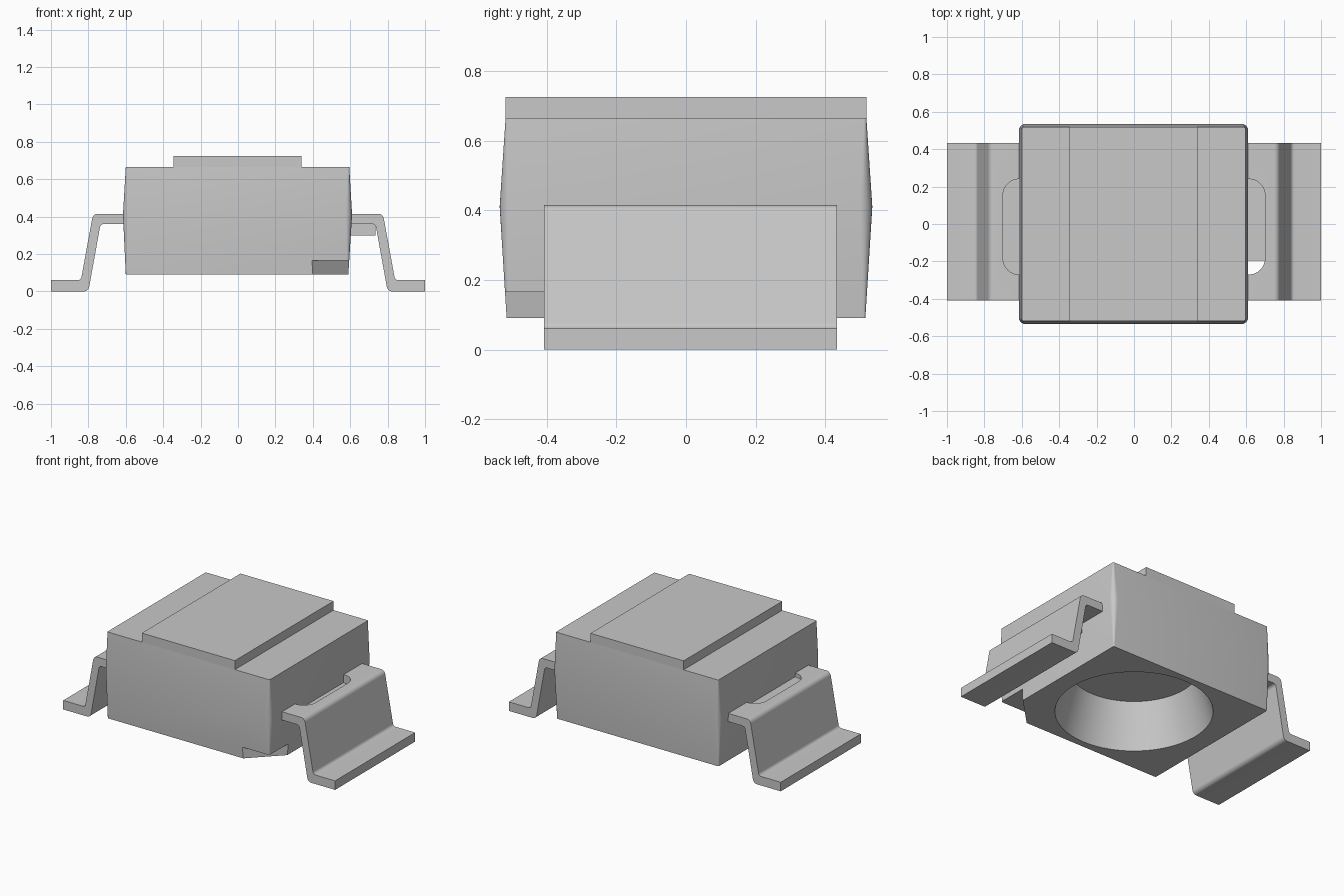
import bpy, bmesh, math
from mathutils import Vector

cube = bpy.data.objects.get("Cube")
if cube:
    bpy.data.objects.remove(cube, do_unlink=True)

grey = bpy.data.materials.new("light grey")
grey.use_nodes = True
COLOUR = (0.58, 0.58, 0.58, 1)
grey.diffuse_color = COLOUR
grey.node_tree.nodes["Principled BSDF"].inputs["Base Color"].default_value = COLOUR


def fillet(points, radii, steps=5):
    """Round the corners of a closed 2D outline."""
    out = []
    n = len(points)
    for i, r in enumerate(radii):
        p = Vector(points[i])
        if r == 0:
            out.append(p)
            continue
        a = (Vector(points[i - 1]) - p).normalized()
        b = (Vector(points[(i + 1) % n]) - p).normalized()
        half = a.angle(b) / 2
        centre = p + (a + b).normalized() * (r / math.sin(half))
        start = p + a * (r / math.tan(half)) - centre
        end = p + b * (r / math.tan(half)) - centre
        for k in range(steps + 1):
            out.append(centre + start.lerp(end, k / steps).normalized() * r)
    return out


def loft(name, rings):
    """Skin equal-length rings of 3D points and cap both ends."""
    bm = bmesh.new()
    rows = [[bm.verts.new(p) for p in ring] for ring in rings]
    n = len(rows[0])
    for lower, upper in zip(rows, rows[1:]):
        for i in range(n):
            j = (i + 1) % n
            bm.faces.new((lower[i], lower[j], upper[j], upper[i]))
    bm.faces.new(rows[0][::-1])
    bm.faces.new(rows[-1])
    bmesh.ops.recalc_face_normals(bm, faces=bm.faces)
    mesh = bpy.data.meshes.new(name)
    bm.to_mesh(mesh)
    bm.free()
    mesh.materials.append(grey)
    obj = bpy.data.objects.new(name, mesh)
    bpy.context.collection.objects.link(obj)
    return obj


def prism(name, outline, z0, z1):
    return loft(name, [[(p[0], p[1], z) for p in outline] for z in (z0, z1)])


def rect(x0, x1, y0, y1):
    return [(x0, y0), (x1, y0), (x1, y1), (x0, y1)]


def select(obj):
    bpy.ops.object.select_all(action='DESELECT')
    obj.select_set(True)
    bpy.context.view_layer.objects.active = obj


def cut(obj, cutter):
    """Subtract the cutter, then discard it."""
    cutter.hide_render = True
    mod = obj.modifiers.new("cut", 'BOOLEAN')
    mod.operation = 'DIFFERENCE'
    mod.solver = 'EXACT'
    mod.object = cutter
    select(obj)
    bpy.ops.object.modifier_apply(modifier=mod.name)
    bpy.data.objects.remove(cutter, do_unlink=True)


def smooth(obj):
    select(obj)
    bpy.ops.object.shade_smooth_by_angle(angle=math.radians(25))


# Body: bulges at mid height, corners roundest at the bulge
sections = [(0.09, -0.60, 0.59, 0.515, 0.006),
            (0.41, -0.615, 0.61, 0.535, 0.035),
            (0.665, -0.60, 0.595, 0.518, 0.006)]
body = loft("body", [[(p.x, p.y, z) for p in fillet(rect(x0, x1, -y, y), [r] * 4)]
                     for z, x0, x1, y, r in sections])

# Conical recess underneath
recess = []
for z, r in ((0.08, 0.473), (0.38, 0.385)):
    recess.append([(r * math.cos(a), r * math.sin(a), z)
                   for a in (2 * math.pi * i / 64 for i in range(64))])
cut(body, loft("recess_cutter", recess))

# Diagonal notch on one lower corner
cut(body, prism("notch_cutter", [(0.30, -0.615), (0.70, -0.615), (0.70, -0.215)],
                0.0, 0.165))
smooth(body)

# Raised band across the top
prism("top_band", rect(-0.345, 0.34, -0.518, 0.518), 0.66, 0.725)

# Bent leads, one on each side, with a rounded slot by the body
profile = [(0.58, 0.36), (0.735, 0.36), (0.80, 0.0), (1.0, 0.0),
           (1.0, 0.06), (0.84, 0.06), (0.775, 0.415), (0.58, 0.415)]
bends = [0, 0.02, 0.03, 0, 0, 0.02, 0.03, 0]
for side, name in ((1, "left_lead"), (-1, "right_lead")):
    outline = fillet(profile, bends)
    lead = loft(name, [[(side * p.x, y, p.y) for p in outline] for y in (-0.408, 0.433)])
    slot = fillet(rect(0.50, 0.70, -0.27, 0.24), [0, 0.085, 0.085, 0], 8)
    cut(lead, prism("slot_cutter", [(side * p.x, p.y) for p in slot], 0.3, 0.5))
    smooth(lead)

# Tabs that close the slots from below or within
prism("left_tab", rect(0.58, 0.735, -0.195, 0.24), 0.30, 0.36)
prism("right_tab", rect(-0.705, -0.58, -0.275, 0.245), 0.362, 0.39)
